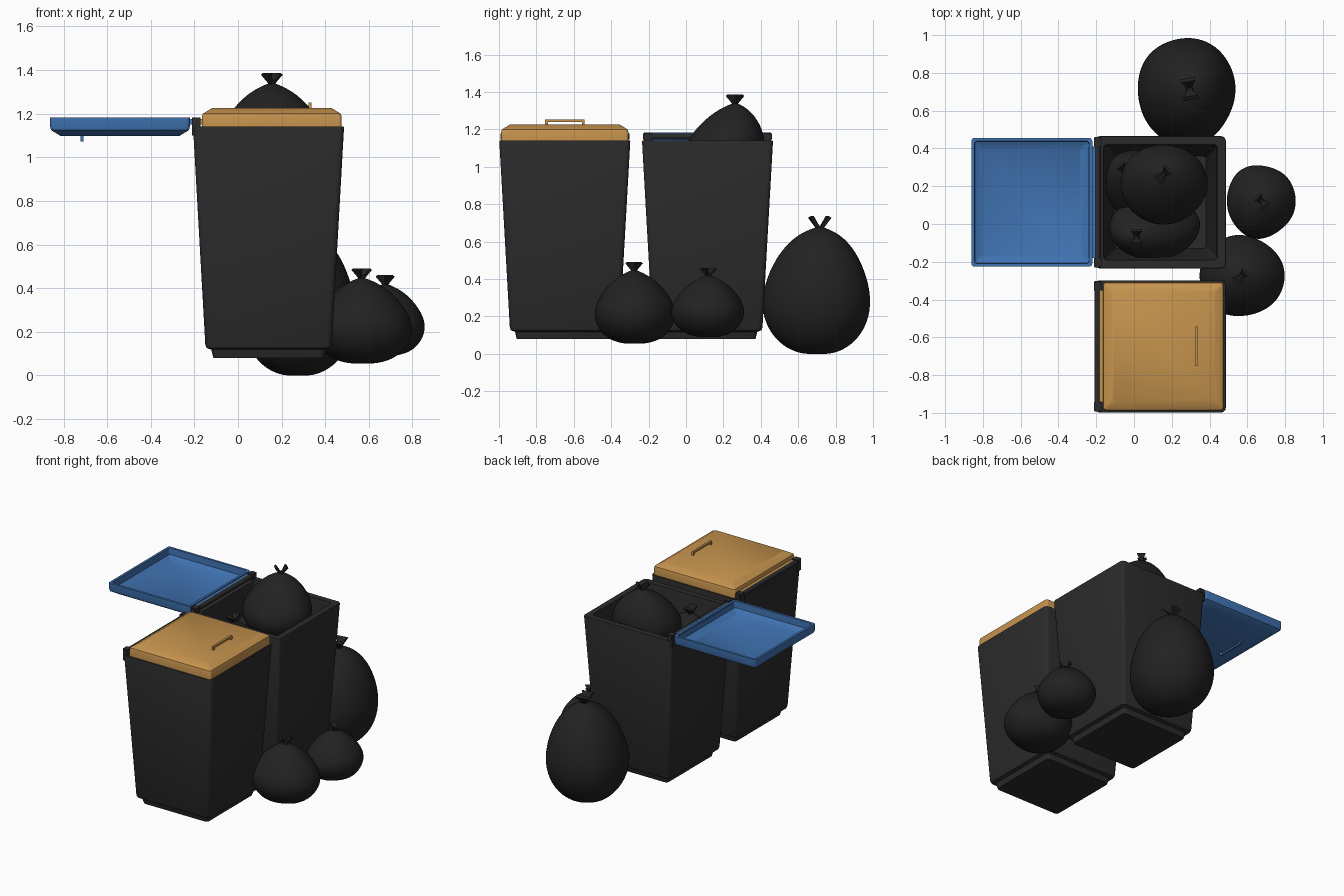
import bpy, bmesh, math
from mathutils import Matrix, Vector

if "Cube" in bpy.data.objects:
    bpy.data.objects.remove(bpy.data.objects["Cube"])


def material(name, rgb):
    m = bpy.data.materials.new(name)
    m.diffuse_color = (*rgb, 1)
    m.use_nodes = True
    m.node_tree.nodes["Principled BSDF"].inputs["Base Color"].default_value = m.diffuse_color
    return m


BIN = material("bin_plastic", (0.024, 0.024, 0.024))
BAG = material("bag_plastic", (0.016, 0.016, 0.016))
BLUE = material("blue_plastic", (0.05, 0.17, 0.44))
ORANGE = material("orange_plastic", (0.56, 0.29, 0.075))


def finish(bm, name, mat, angle=30):
    bmesh.ops.recalc_face_normals(bm, faces=bm.faces)
    me = bpy.data.meshes.new(name)
    bm.to_mesh(me)
    bm.free()
    ob = bpy.data.objects.new(name, me)
    bpy.context.collection.objects.link(ob)
    me.materials.append(mat)
    bpy.ops.object.select_all(action='DESELECT')
    ob.select_set(True)
    bpy.context.view_layer.objects.active = ob
    bpy.ops.object.shade_smooth_by_angle(angle=math.radians(angle))
    return ob


def skin(bm, rings):
    """Join equal rings of points with quads and cap both ends."""
    vs = [[bm.verts.new(p) for p in r] for r in rings]
    n = len(vs[0])
    for a, b in zip(vs, vs[1:]):
        for i in range(n):
            bm.faces.new((a[i], a[(i + 1) % n], b[(i + 1) % n], b[i]))
    bm.faces.new(vs[0][::-1])
    bm.faces.new(vs[-1])


def rounded_rect(cx, cy, hx, hy, z, r, seg=4):
    pts = []
    for k, (sx, sy) in enumerate(((1, 1), (-1, 1), (-1, -1), (1, -1))):
        for i in range(seg + 1):
            a = math.pi / 2 * (k + i / seg)
            pts.append((cx + sx * (hx - r) + r * math.cos(a),
                        cy + sy * (hy - r) + r * math.sin(a), z))
    return pts


def box(bm, lo, hi):
    size = [h - l for l, h in zip(lo, hi)]
    mid = [(h + l) / 2 for l, h in zip(lo, hi)]
    bmesh.ops.create_cube(bm, size=1, matrix=Matrix.Translation(mid) @ Matrix.Diagonal((*size, 1)))


CX, HINGE_X, HINGE_Z = 0.14, -0.193, 1.1625


def make_bin(tag, cy, lid_mat, is_open):
    # hollow tapered body: outside going up, inside going down
    bm = bmesh.new()
    profile = [(0.253, 0.08, .02), (0.262, 0.118, .02), (0.284, 0.126, .025), (0.29, 0.142, .025),
               (0.346, 1.135, .025), (0.344, 1.142, .025), (0.302, 1.142, .02), (0.298, 1.12, .02),
               (0.242, 0.15, .02)]
    skin(bm, [rounded_rect(CX, cy, h, h + 0.004, z, r) for h, z, r in profile])
    finish(bm, tag + "_bin_body", BIN)

    # hinge rod with a knuckle at each end
    bm = bmesh.new()
    rot = Matrix.Translation((HINGE_X, cy, HINGE_Z)) @ Matrix.Rotation(math.pi / 2, 4, 'X')
    bmesh.ops.create_cone(bm, cap_ends=True, segments=16, radius1=0.016, radius2=0.016,
                          depth=0.69, matrix=rot)
    for s in (-1, 1):
        y = cy + s * 0.318
        box(bm, (-0.212, y - 0.022, 1.10), (-0.172, y + 0.022, 1.182))
    finish(bm, tag + "_hinge", BIN)

    # lid shell with a chamfered top
    bm = bmesh.new()
    profile = [(0, 1.197 - 0.012), (0.0, 1.142), (0.016, 1.142), (0.018, 1.188), (0.055, 1.212)]
    outer = [(0.046, 1.226), (0.004, 1.2)] + profile[:1]
    lid_x = 0.155
    skin(bm, [rounded_rect(lid_x, cy, 0.32 - i, 0.34 - i, z, 0.015) for i, z in outer + profile[1:]])
    lid = [finish(bm, tag + "_lid", lid_mat)]

    # lid hinge tab
    bm = bmesh.new()
    box(bm, (-0.185, cy - 0.295, 1.15), (-0.145, cy + 0.295, 1.175))
    lid.append(finish(bm, tag + "_lid_tab", lid_mat))

    # handle bar on two posts
    bm = bmesh.new()
    box(bm, (0.323, cy - 0.105, 1.24), (0.337, cy + 0.105, 1.252))
    for s in (-1, 1):
        box(bm, (0.323, cy + s * 0.098 - 0.007, 1.22), (0.337, cy + s * 0.098 + 0.007, 1.241))
    lid.append(finish(bm, tag + "_lid_handle", lid_mat))

    # swing the lid fully over its hinge
    if is_open:
        pivot = Matrix.Translation((HINGE_X, cy, HINGE_Z))
        turn = pivot @ Matrix.Rotation(math.pi, 4, 'Y') @ pivot.inverted()
        for ob in lid:
            ob.data.transform(turn)


make_bin("closed", -0.648, ORANGE, False)
make_bin("open", 0.115, BLUE, True)

SQUAT = [(.32, .0), (.7, .07), (.94, .24), (1.02, .42), (.92, .6), (.69, .78), (.43, .91),
         (.18, .985), (.06, 1.01)]
PEAR = [(.3, .0), (.62, .06), (.9, .2), (1.02, .4), (.92, .62), (.7, .82), (.42, .95),
        (.18, 1.0), (.06, 1.02)]


def make_bag(name, prof, centre, top, rx, ry, z0, z1, tie_deg, tie=1.0, wob=0.02, phase=0.0):
    # lumpy body that leans from its centre to its top point
    bm = bmesh.new()
    n, rings = 20, []
    for f, t in prof:
        lean = max(0, t - 0.35) / 0.65
        cx = centre[0] + (top[0] - centre[0]) * lean
        cy = centre[1] + (top[1] - centre[1]) * lean
        ring = []
        for i in range(n):
            a = 2 * math.pi * i / n
            k = f * (1 + wob * math.sin(3 * a + phase) + wob * 0.5 * math.sin(5 * a + 2 * phase + 4 * t))
            ring.append((cx + rx * k * math.cos(a), cy + ry * k * math.sin(a), z0 + (z1 - z0) * t))
        rings.append(ring)
    skin(bm, rings)
    ends = [f for f in bm.faces if len(f.verts) == n]
    bmesh.ops.poke(bm, faces=ends)
    body = finish(bm, name, BAG, 180)
    sub = body.modifiers.new("smooth", 'SUBSURF')
    sub.levels = sub.render_levels = 2

    # knot and two flared ears
    bm = bmesh.new()
    base = Vector((top[0], top[1], z1 - 0.008))
    bmesh.ops.create_cone(bm, cap_ends=True, segments=12, radius1=0.024 * tie, radius2=0.014 * tie,
                          depth=0.035 * tie, matrix=Matrix.Translation(base + Vector((0, 0, 0.01))))
    for s in (0, math.pi):
        a = math.radians(tie_deg) + s
        out = Vector((math.cos(a), math.sin(a), 0))
        side = Vector((-out.y, out.x, 0))
        rings = []
        for d, h, w, th in ((0.0, 0.005, .01, .008), (.018, .03, .015, .009), (.042, .066, .034, .009)):
            c = base + (out * d + Vector((0, 0, h))) * tie
            nrm = Vector((out.x * 0.85, out.y * 0.85, -0.5)) * th * tie
            rings.append([c + side * w * tie * p + nrm * q
                          for p, q in ((1, 1), (-1, 1), (-1, -1), (1, -1))])
        skin(bm, rings)
    finish(bm, name + "_tie", BAG)


# bags on the ground
make_bag("large_bag", PEAR, (0.275, 0.70), (0.293, 0.715), 0.267, 0.297, 0.0, 0.665, -80, 1.15)
make_bag("small_bag", SQUAT, (0.67, 0.12), (0.675, 0.12), 0.187, 0.199, 0.09, 0.415, -50, 0.75, 0.03, 1.0)
make_bag("medium_bag", SQUAT, (0.57, -0.275), (0.567, -0.278), 0.231, 0.22, 0.055, 0.443, 45, 0.8, 0.02, 2.0)
# bags inside the open bin
make_bag("top_bag", SQUAT, (0.158, 0.203), (0.155, 0.262), 0.236, 0.215, 0.93, 1.335, 45, 0.85, 0.015, 0.5)
make_bag("front_inner_bag", SQUAT, (0.125, -0.01), (0.013, -0.07), 0.24, 0.17, 0.70, 1.08, 90, 0.85)
make_bag("back_inner_bag", SQUAT, (0.03, 0.19), (-0.05, 0.285), 0.17, 0.19, 0.68, 1.05, 130, 0.85)
